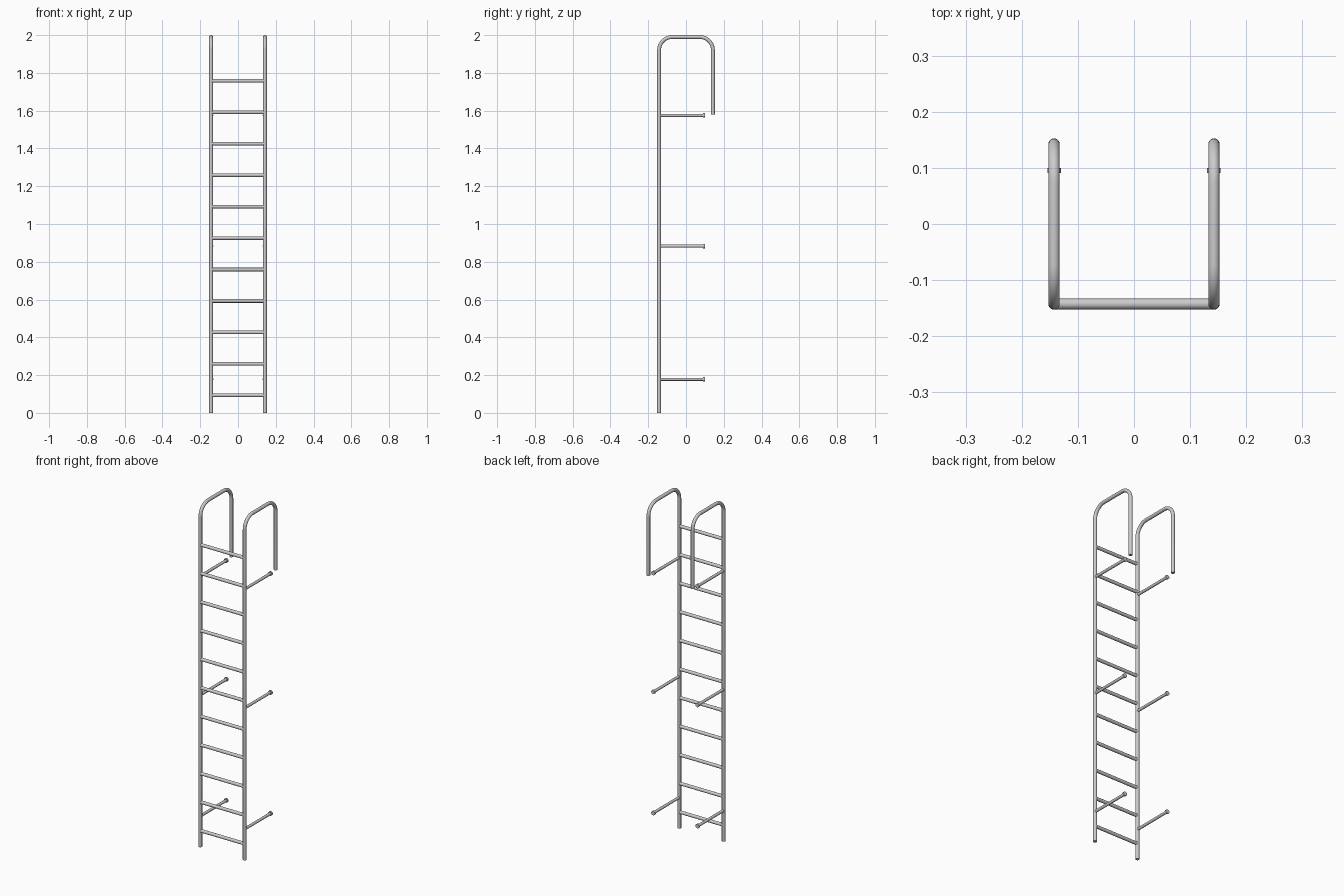
import bpy
from math import sin, cos, pi, radians
from mathutils import Vector

if "Cube" in bpy.data.objects:
    bpy.data.objects.remove(bpy.data.objects["Cube"])

R = 0.01          # tube radius
X = 0.1425        # rail offset from the centre line
Y = 0.1425        # front / back offset of the handrail hoop
BEND = 0.07       # hoop corner radius
TOP = 2.0 - R     # hoop centre line height


def smooth(obj):
    bpy.ops.object.select_all(action='DESELECT')
    obj.select_set(True)
    bpy.context.view_layer.objects.active = obj
    bpy.ops.object.shade_smooth_by_angle(angle=radians(40))


def rod(name, a, b, radius):
    a, b = Vector(a), Vector(b)
    d = b - a
    bpy.ops.mesh.primitive_cylinder_add(vertices=20, radius=radius, depth=d.length,
                                        location=(a + b) / 2)
    obj = bpy.context.object
    obj.name = name
    obj.rotation_euler = d.to_track_quat('Z', 'Y').to_euler()
    smooth(obj)


def bent_tube(name, points, radius):
    curve = bpy.data.curves.new(name, 'CURVE')
    curve.dimensions = '3D'
    curve.bevel_depth = radius
    curve.bevel_resolution = 8
    curve.use_fill_caps = True
    spline = curve.splines.new('POLY')
    spline.points.add(len(points) - 1)
    for p, co in zip(spline.points, points):
        p.co = (*co, 1)
    obj = bpy.data.objects.new(name, curve)
    bpy.context.collection.objects.link(obj)
    bpy.ops.object.select_all(action='DESELECT')
    obj.select_set(True)
    bpy.context.view_layer.objects.active = obj
    bpy.ops.object.convert(target='MESH')
    smooth(bpy.context.object)


def corner(x, cy, start):
    # quarter bend, running clockwise from the start angle
    steps = 12
    return [(x, cy + BEND * cos(start - i * pi / 2 / steps),
             TOP - BEND + BEND * sin(start - i * pi / 2 / steps))
            for i in range(steps + 1)]


for side, x in (("left", -X), ("right", X)):
    # side rail with the hooped handrail at the top
    path = [(x, -Y, 0)] + corner(x, -Y + BEND, pi) + corner(x, Y - BEND, pi / 2)
    path.append((x, Y, 1.58))
    bent_tube(f"{side}_rail", path, R)

    # wall stand-offs with end flanges
    for i, z in enumerate((0.178, 0.883, 1.575)):
        rod(f"{side}_wall_bracket_{i + 1}", (x, -Y, z), (x, 0.093, z), 0.008)
        rod(f"{side}_bracket_flange_{i + 1}", (x, 0.091, z), (x, 0.1, z), 0.012)

# rungs
for i in range(11):
    z = 0.093 + i * 0.1665
    rod(f"rung_{i + 1}", (-X, -Y, z), (X, -Y, z), 0.0095)
